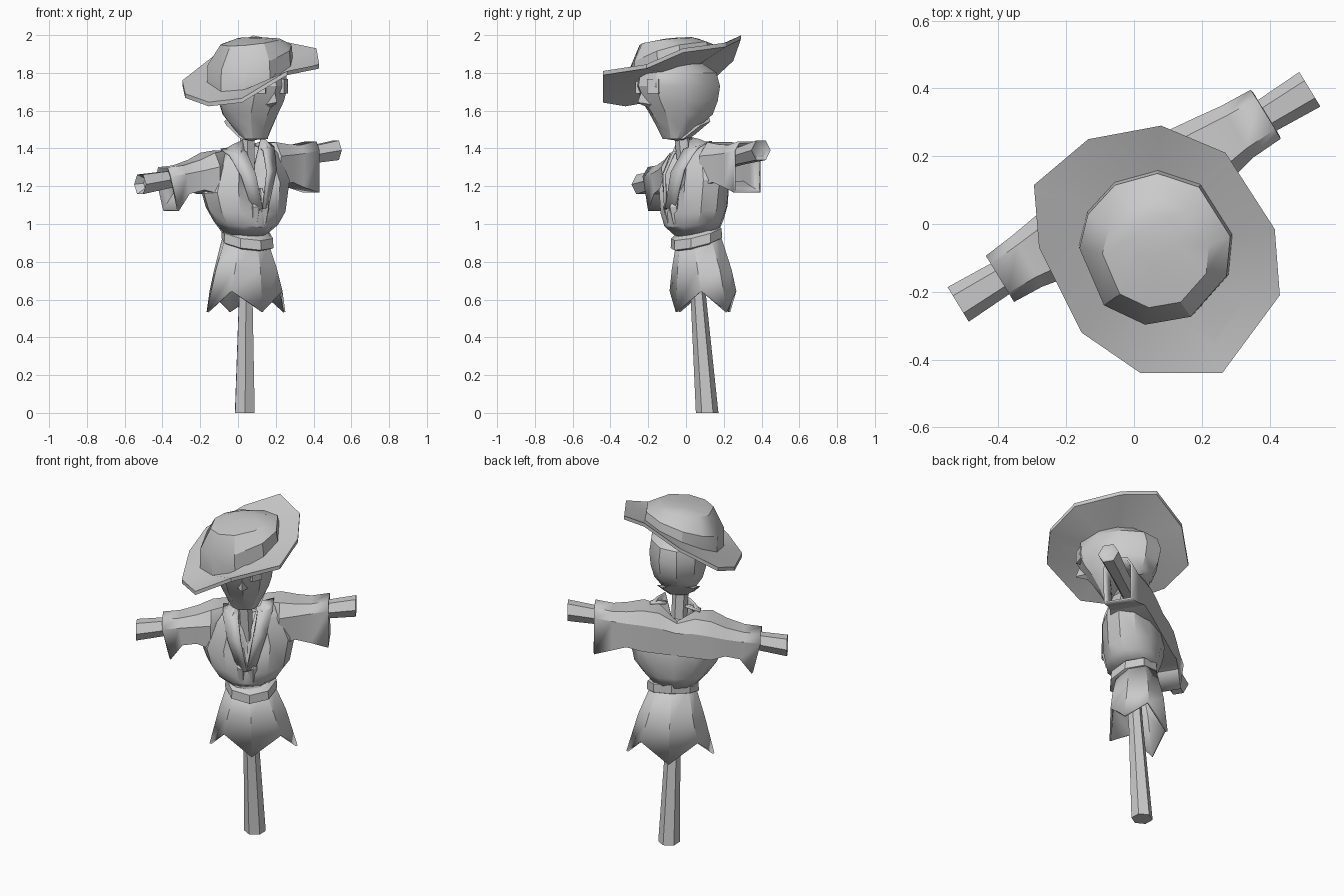
import bpy, bmesh
from math import sin, cos, pi, radians
from mathutils import Vector

old = bpy.data.objects.get("Cube")
if old:
    bpy.data.objects.remove(old, do_unlink=True)

# One plain grey for everything
grey = bpy.data.materials.new("plain_grey")
grey.use_nodes = True
grey.diffuse_color = (0.6, 0.6, 0.6, 1)
grey.node_tree.nodes["Principled BSDF"].inputs["Base Color"].default_value = (0.6, 0.6, 0.6, 1)

# Turned body frame: SIDE runs along the arms, FRONT is where the figure looks
SIDE = Vector((0.85, 0.52, 0))
FRONT = Vector((0.52, -0.85, 0))
UP = Vector((0, 0, 1))


def place(origin, s, f, z):
    """Point from side, front and height measured around an origin on the ground."""
    return Vector((origin[0], origin[1], 0)) + SIDE * s + FRONT * f + UP * z


def loft(name, rings, caps=(True, True), closed=True, thick=0):
    """Skin a list of equal rings; single-colour part with sharp edges kept."""
    bm = bmesh.new()
    rows = [[bm.verts.new(p) for p in ring] for ring in rings]
    n = len(rows[0])
    for a, b in zip(rows, rows[1:]):
        for i in range(n if closed else n - 1):
            j = (i + 1) % n
            bm.faces.new((a[i], a[j], b[j], b[i]))
    for row, cap in zip((rows[0], rows[-1]), caps):
        if cap and closed:
            bm.faces.new(row)
    bmesh.ops.recalc_face_normals(bm, faces=bm.faces[:])
    mesh = bpy.data.meshes.new(name)
    bm.to_mesh(mesh)
    bm.free()
    mesh.materials.append(grey)
    obj = bpy.data.objects.new(name, mesh)
    bpy.context.collection.objects.link(obj)
    if thick:
        mod = obj.modifiers.new("thickness", 'SOLIDIFY')
        mod.thickness = thick
        mod.offset = -1
    bpy.ops.object.select_all(action='DESELECT')
    obj.select_set(True)
    bpy.context.view_layer.objects.active = obj
    bpy.ops.object.shade_smooth_by_angle(angle=radians(30))


def ring(origin, n, z, w, d, f0=0, tilt=0, lean=0, turn=0, s0=0):
    """Ellipse; tilt lowers its front, lean raises its left side."""
    pts = []
    for i in range(n):
        a = 2 * pi * i / n + turn
        s, f = s0 + w * cos(a), f0 + d * sin(a)
        pts.append(place(origin, s, f, z - tilt * f + lean * s))
    return pts


# Leaning post
post = [((0.036, 0.112), 0, 0.06), ((0.041, 0.065), 0.62, 0.041), ((0.05, -0.02), 1.5, 0.045)]
loft("post", [ring(o, 6, z, r, r) for o, z, r in post])

# Crossbar with hollowed ends
ARM = (0, 0.08)
RISE = 0.148


def bar_ring(s, r):
    return [place(ARM, s, r * cos(i * pi / 3), 1.3 + RISE * s + r * sin(i * pi / 3)) for i in range(6)]


loft("crossbar", [bar_ring(s, r) for s, r in
                  [(-0.57, 0.03), (-0.61, 0.06), (-0.4, 0.05), (0.4, 0.05), (0.61, 0.06), (0.6, 0.04)]])

# Ragged skirt: four long points with notches between
HIP = (0.04, 0.065)
hem = []
for i in range(8):
    a = i * pi / 4
    point = i % 2 == 0
    k = 1 if point else 0.92
    hem.append(place(HIP, 0.015 + 0.245 * k * cos(a), -0.02 + 0.17 * k * sin(a), 0.535 if point else 0.645))
loft("skirt", [ring(HIP, 8, 0.93, 0.125, 0.115, tilt=0.25),
               ring(HIP, 8, 0.76, 0.185, 0.15, -0.015, s0=0.01), hem], (False, False), thick=0.012)

# Belt
WAIST = (0.05, 0.055)
loft("belt", [ring(WAIST, 8, z, r, r * 0.95, tilt=0.28) for z, r in
              [(0.89, 0.125), (0.9, 0.145), (0.95, 0.142), (0.965, 0.12)]])

# Lower shirt, with the front folded in to an open V
CHEST = (0.03, 0.06)
levels = [(0.95, 0.12, 0.115, 0.0), (1.01, 0.18, 0.15, 0.02), (1.08, 0.23, 0.16, 0.02),
          (1.2, 0.26, 0.16, 0.02), (1.34, 0.2, 0.12, 0.02), (1.41, 0.12, 0.1, 0.0)]
shirt = [ring(CHEST, 12, z, w, d, f0, tilt=0.15 if z < 1.1 else -0.5 * (z > 1.4),
              lean=RISE * (z > 1.1)) for z, w, d, f0 in levels]
for row, f, z in zip(shirt[3:], (0.14, 0.11, 0.07), (1.13, 1.17, 1.21)):
    row[3] = place(CHEST, 0, f, z)
loft("shirt_body", shirt, (False, False), thick=0.012)

# Broad yoke and torn sleeves in one span, thin behind the neck;
# columns: side, top, underside, back, front, sideways shift of the underside
span = [(-0.465, 0.07, -0.18, 0.08, 0.08, 0.05), (-0.37, 0.065, -0.1, 0.09, 0.085, 0.02),
        (-0.27, 0.08, -0.09, 0.105, 0.105, 0), (-0.19, 0.105, -0.12, 0.115, 0.13, 0),
        (-0.1, 0.105, -0.12, 0.115, 0.07, 0), (0, 0.06, -0.12, 0.115, -0.07, 0),
        (0.1, 0.105, -0.12, 0.115, 0.07, 0), (0.19, 0.105, -0.12, 0.115, 0.13, 0),
        (0.28, 0.08, -0.11, 0.105, 0.105, 0), (0.36, 0.065, -0.145, 0.095, 0.085, 0),
        (0.46, 0.07, -0.185, 0.09, 0.08, 0)]
yoke = []
for s, top, low, back, front, shift in span:
    mid, under = 1.3 + RISE * s, 1.3 + 0.11 * s + low
    profile = [(0, front * 0.6, mid + top), (0, -back * 0.65, mid + top), (0, -back, mid + top * 0.3),
               (shift, -back * 0.97, under), (shift, front * 0.95, under), (0, front, mid + top * 0.3)]
    yoke.append([place(ARM, s + move, f, z) for move, f, z in profile])
loft("yoke_and_sleeves", yoke, (False, False), thick=0.012)

# Lapels, cloth folds and button eyes, one for each side
HEAD = (0.08, -0.05)
for side, label in ((1, "left"), (-1, "right")):
    strip = [(0.055, 0.14, 0.02, 1.42), (0.055, 0.14, 0.11, 1.39),
             (0.04, 0.11, 0.18, 1.27), (0.005, 0.05, 0.195, 1.08)]
    loft(label + "_lapel", [[place(CHEST, side * a, f + 0.01, z + RISE * side * a),
                             place(CHEST, side * b, f - 0.025, z + RISE * side * b)]
                            for a, b, f, z in strip], closed=False, thick=0.015)

    loft(label + "_shirt_fold", [ring(CHEST, 5, z, r, r, f, s0=side * 0.028) for z, r, f in
                                 [(1.19, 0.008, 0.13), (1.09, 0.03, 0.165), (1.0, 0.02, 0.15)]])

    turn = radians(40)
    eye = []
    for out in (-0.03, 0.008):
        eye.append([place(HEAD, side * (0.078 + out * sin(turn) + t * cos(turn)),
                          0.193 + out * cos(turn) - t * sin(turn), 1.73 + h)
                    for t, h in ((-0.033, -0.038), (0.033, -0.038), (0.033, 0.038), (-0.033, 0.038))])
    loft(label + "_eye", eye)

# Sack head
loft("head", [ring(HEAD, 10, z, w, d, f0, turn=pi / 10) for z, w, d, f0 in
              [(1.45, 0.07, 0.05, 0.02), (1.5, 0.1, 0.1, -0.002), (1.58, 0.142, 0.178, -0.03),
               (1.65, 0.162, 0.22, -0.02), (1.73, 0.17, 0.247, -0.01), (1.8, 0.16, 0.23, -0.005),
               (1.87, 0.1, 0.14, 0.02)]])

# Pointed nose
base = [(0, 0.215, 1.71), (0.035, 0.16, 1.63), (0, 0.14, 1.6), (-0.035, 0.16, 1.63)]
loft("nose", [[place(HEAD, *p) for p in base],
              [place(HEAD, s * 0.1, 0.24, 1.645 + (z - 1.645) * 0.1) for s, f, z in base]])

# Flared sack hem below the chin
NECK = (0.05, 0)
flare = ring(NECK, 8, 1.5, 0.12, 0.12, -0.015, tilt=0.55)
for i, p in enumerate(flare):
    p.z += 0.012 * (-1) ** i
loft("sack_hem", [ring(NECK, 8, 1.46, 0.05, 0.05, tilt=0.4), flare,
                  ring(NECK, 8, 1.52, 0.06, 0.06, tilt=0.4)])

# Hat brim: wavy ten-sided edge, closed underneath around the head
brim_edge = [(0.08, 0.29, 1.998), (0.27, 0.21, 1.96), (0.415, -0.015, 1.93), (0.43, -0.21, 1.845),
             (0.26, -0.44, 1.81), (0.02, -0.44, 1.665), (-0.155, -0.32, 1.645), (-0.28, -0.07, 1.69),
             (-0.295, 0.115, 1.76), (-0.135, 0.25, 1.885)]


def hat_ring(cx, cy, cz, r, gx, gy):
    """Ring whose corners line up with the brim corners, on a sloping plane."""
    pts = []
    for x, y, z in brim_edge:
        way = Vector((x - 0.07, y + 0.075)).normalized() * r
        pts.append((cx + way.x, cy + way.y, cz + gx * way.x + gy * way.y))
    return pts


crown_base = hat_ring(0.065, -0.07, 1.81, 0.228, 0.27, 0.4)
underside = [(x, y, z - 0.022) for x, y, z in brim_edge]
loft("hat_brim", [hat_ring(0.075, -0.06, 1.785, 0.1, 0.27, 0.4), underside, brim_edge,
                  crown_base, hat_ring(0.075, -0.06, 1.81, 0.1, 0.27, 0.4)])

# Hat crown
loft("hat_crown", [crown_base, hat_ring(0.063, -0.075, 1.89, 0.224, 0.22, 0.26),
                   hat_ring(0.065, -0.09, 1.964, 0.158, 0.1, 0.1),
                   hat_ring(0.065, -0.04, 1.985, 0.07, 0.03, 0.06)], (False, True))
